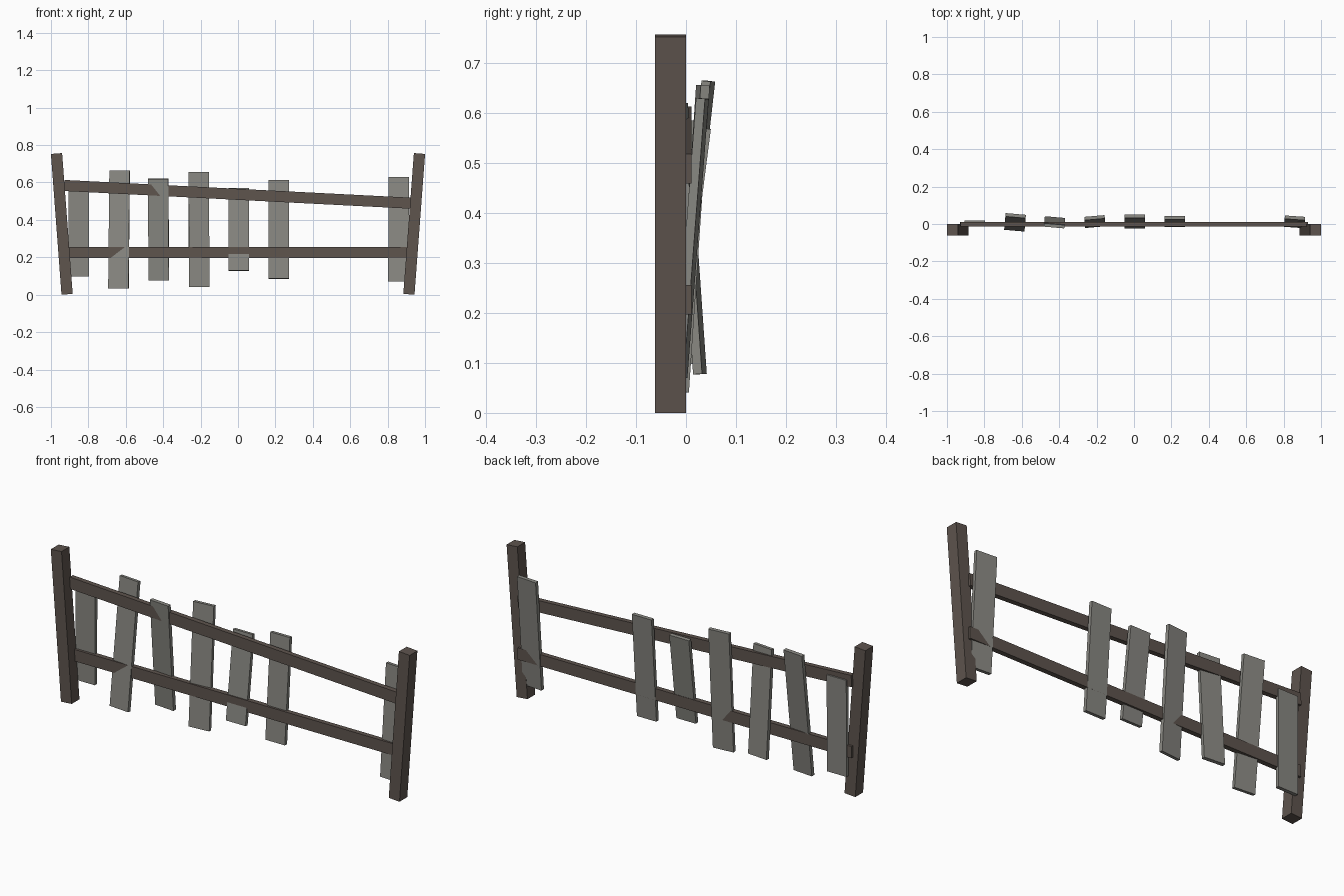
import bpy
from math import atan2, cos, hypot, radians

cube = bpy.data.objects.get("Cube")
if cube:
    bpy.data.objects.remove(cube, do_unlink=True)


def make_material(name, rgb):
    mat = bpy.data.materials.new(name)
    mat.use_nodes = True
    mat.diffuse_color = (*rgb, 1)
    mat.node_tree.nodes["Principled BSDF"].inputs["Base Color"].default_value = (*rgb, 1)
    return mat


dark_wood = make_material("dark brown wood", (0.112, 0.089, 0.076))
grey_wood = make_material("weathered grey wood", (0.246, 0.242, 0.220))


def board(name, size, centre, rotation, mat):
    """A plain box with its size applied, then turned and placed."""
    bpy.ops.mesh.primitive_cube_add(size=1, location=centre)
    obj = bpy.context.object
    obj.name = name
    obj.scale = size
    bpy.ops.object.transform_apply(location=False, rotation=False, scale=True)
    obj.rotation_euler = rotation
    obj.data.materials.append(mat)
    return obj


# Posts, splayed outwards at the top
for name, side in (("left_post", 1), ("right_post", -1)):
    board(name, (0.06, 0.062, 0.7547), (side * 0.942, -0.031, 0.3785),
          (0, side * radians(4.3), 0), dark_wood)


# Rails between the posts, the upper one sagging to one side
def rail(name, z_start, z_end):
    reach = 0.93
    drop = z_start - z_end
    board(name, (hypot(2 * reach, drop), 0.025, 0.059), (0, -0.001, (z_start + z_end) / 2),
          (0, atan2(drop, 2 * reach), 0), dark_wood)


rail("upper_rail", 0.584, 0.489)
rail("lower_rail", 0.226, 0.226)

# Loose slats: x, bottom z, top z, y at bottom, y at top, yaw in degrees
slats = [
    (-0.852, 0.098, 0.585, 0.008, 0.010, 0),
    (-0.636, 0.032, 0.665, -0.027, 0.045, -5),
    (-0.425, 0.077, 0.620, 0.028, -0.010, -5),
    (-0.209, 0.041, 0.656, -0.008, 0.034, 5),
    (0.004, 0.128, 0.570, -0.016, 0.041, 0),
    (0.217, 0.085, 0.614, -0.006, 0.034, 0),
    (0.859, 0.070, 0.630, -0.010, 0.033, -4),
]
thickness = 0.018
for i, (x, z0, z1, y0, y1, yaw) in enumerate(slats, 1):
    lean = atan2(y0 - y1, z1 - z0)
    length = (z1 - z0) / cos(lean) - thickness * abs(lean)
    board(f"slat_{i}", (0.109, thickness, length), (x, (y0 + y1) / 2, (z0 + z1) / 2),
          (lean, 0, radians(yaw)), grey_wood)
